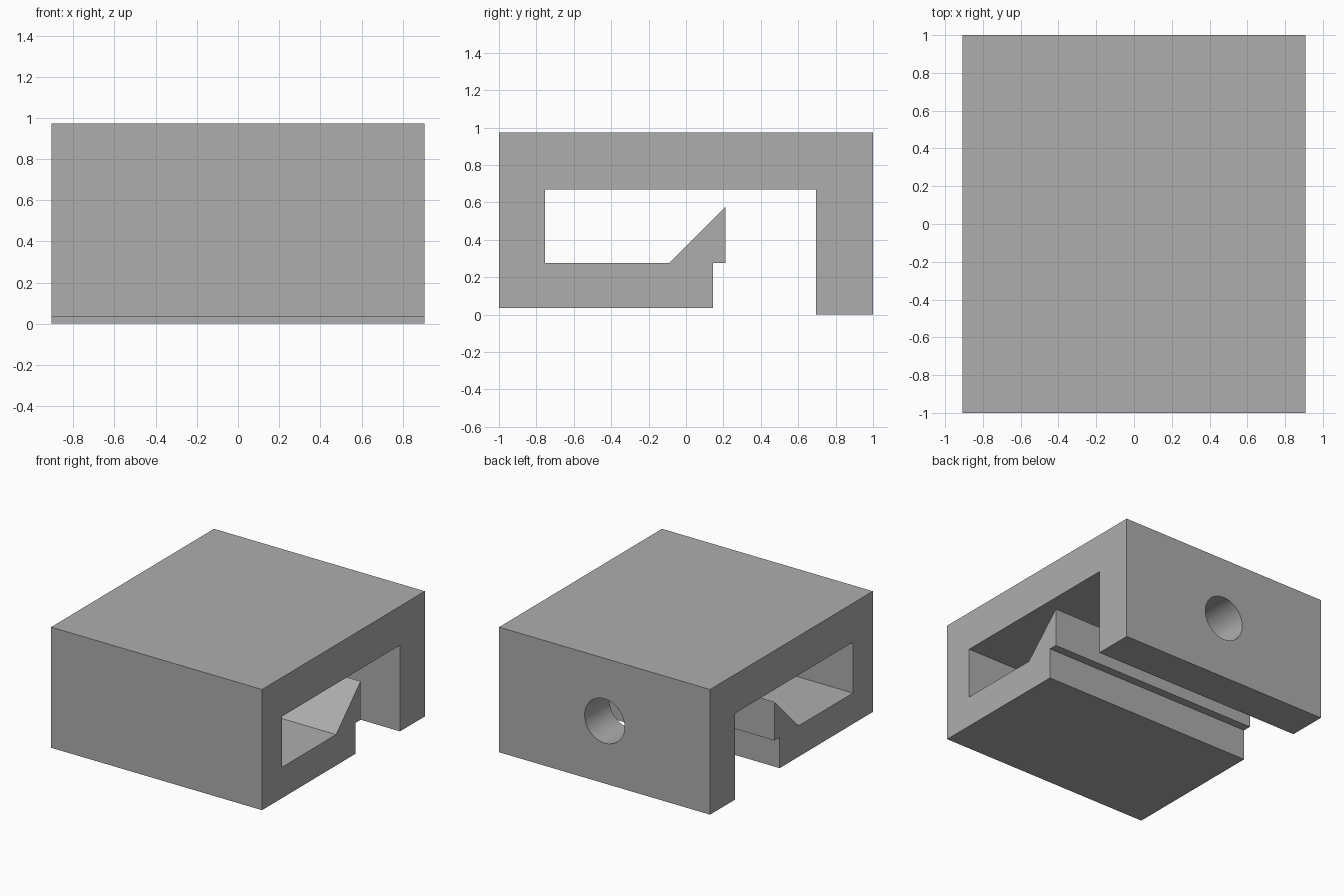
import bpy
import bmesh
from math import radians

cube = bpy.data.objects.get("Cube")
if cube:
    bpy.data.objects.remove(cube, do_unlink=True)

HALF_WIDTH = 0.907

grey = bpy.data.materials.new("mid grey")
grey.use_nodes = True
colour = (0.42, 0.42, 0.42, 1)
grey.diffuse_color = colour
grey.node_tree.nodes["Principled BSDF"].inputs["Base Color"].default_value = colour

# Side profile as (y, z): hooked clip with a ramped catch and a long back leg
profile = [
    (-1, 0.035), (0.145, 0.035), (0.145, 0.275), (0.21, 0.275), (0.21, 0.575),
    (-0.09, 0.275), (-0.755, 0.275), (-0.755, 0.67), (0.695, 0.67),
    (0.695, 0), (1, 0), (1, 0.973), (-1, 0.973),
]

# Extrude the profile across the full width
bm = bmesh.new()
end = bm.faces.new([bm.verts.new((-HALF_WIDTH, y, z)) for y, z in profile])
sweep = bmesh.ops.extrude_face_region(bm, geom=[end])
moved = [v for v in sweep["geom"] if isinstance(v, bmesh.types.BMVert)]
bmesh.ops.translate(bm, verts=moved, vec=(2 * HALF_WIDTH, 0, 0))
bmesh.ops.recalc_face_normals(bm, faces=bm.faces)
mesh = bpy.data.meshes.new("clip_body")
bm.to_mesh(mesh)
bm.free()
body = bpy.data.objects.new("clip_body", mesh)
bpy.context.collection.objects.link(body)
mesh.materials.append(grey)

# Round screw hole through the back leg only
bpy.ops.mesh.primitive_cylinder_add(vertices=64, radius=0.172, depth=0.5,
                                    location=(0, 0.85, 0.486),
                                    rotation=(radians(90), 0, 0))
cutter = bpy.context.object
cutter.name = "screw_hole_cutter"
cutter.data.materials.append(grey)
cut = body.modifiers.new("screw_hole", "BOOLEAN")
cut.operation = "DIFFERENCE"
cut.solver = "EXACT"
cut.object = cutter

# Bake the cut, drop the cutter and smooth the hole wall
bpy.ops.object.select_all(action="DESELECT")
body.select_set(True)
bpy.context.view_layer.objects.active = body
bpy.ops.object.modifier_apply(modifier=cut.name)
bpy.data.objects.remove(cutter, do_unlink=True)
bpy.ops.object.shade_smooth_by_angle(angle=radians(30))
